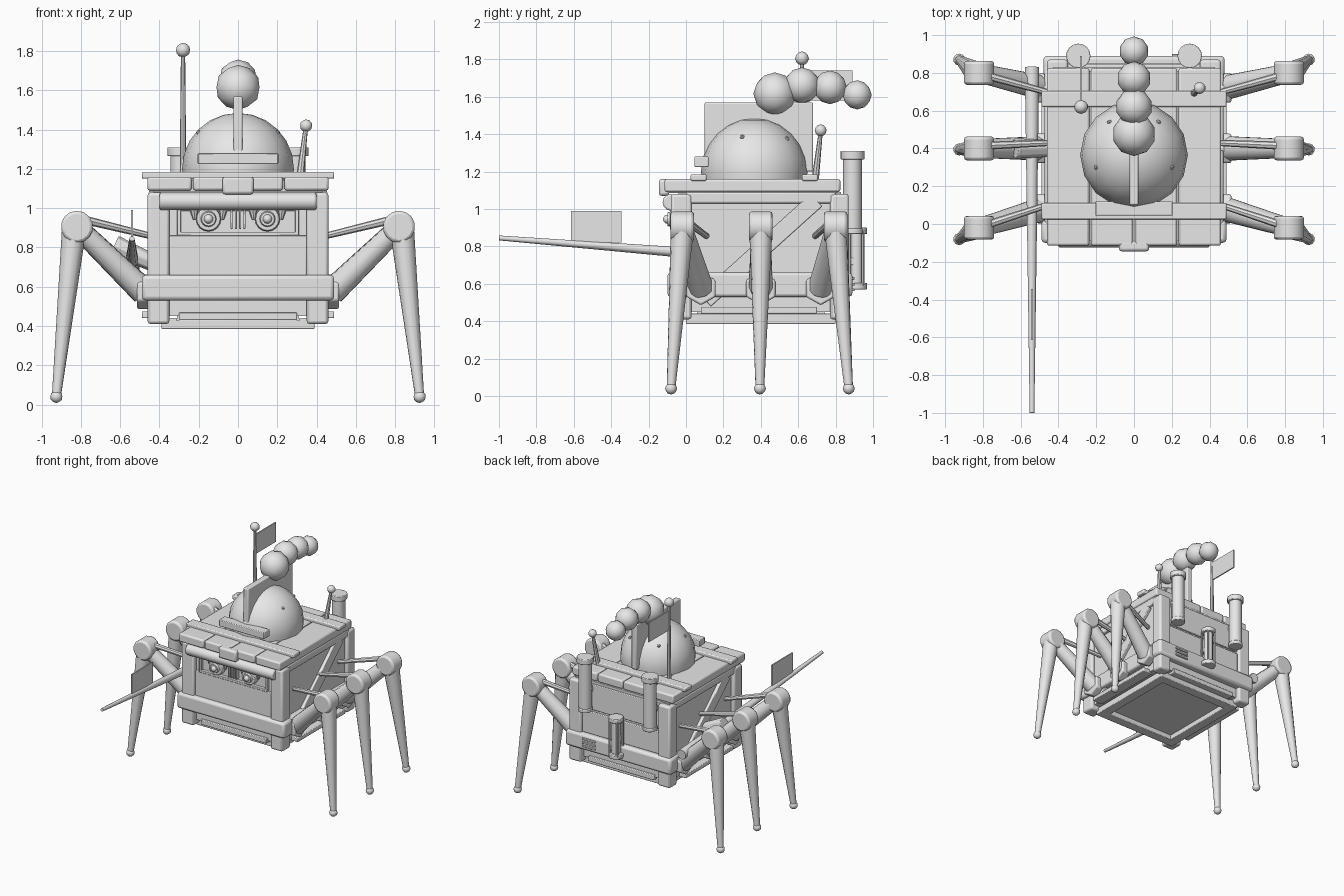
import bpy, bmesh, math
from mathutils import Vector

cube = bpy.data.objects.get("Cube")
if cube:
    bpy.data.objects.remove(cube, do_unlink=True)

grey = bpy.data.materials.new("plain_grey")
grey.use_nodes = True
grey.diffuse_color = (0.8, 0.8, 0.8, 1)
grey.node_tree.nodes["Principled BSDF"].inputs["Base Color"].default_value = (0.8, 0.8, 0.8, 1)
parts = []


def finish(name, bm, loc, bevel=0):
    mesh = bpy.data.meshes.new(name)
    bm.to_mesh(mesh)
    bm.free()
    mesh.materials.append(grey)
    obj = bpy.data.objects.new(name, mesh)
    obj.location = loc
    bpy.context.collection.objects.link(obj)
    if bevel:
        mod = obj.modifiers.new("Bevel", "BEVEL")
        mod.width = bevel
        mod.segments = 2
        mod.limit_method = "ANGLE"
    parts.append(obj)
    return obj


def box(name, x, y, z, bevel=0.01):
    """Box from three (low, high) ranges."""
    bm = bmesh.new()
    bmesh.ops.create_cube(bm, size=1)
    bmesh.ops.scale(bm, vec=[b - a for a, b in (x, y, z)], verts=bm.verts)
    return finish(name, bm, [(a + b) / 2 for a, b in (x, y, z)], bevel)


def pair(name, x, y, z, bevel=0.01):
    """Two boxes mirrored across x = 0."""
    box("left_" + name, x, y, z, bevel)
    box("right_" + name, (-x[1], -x[0]), y, z, bevel)


def tube(name, start, end, r1, r2=None, sides=12, bevel=0):
    """Cylinder or cone between two points."""
    a, b = Vector(start), Vector(end)
    bm = bmesh.new()
    bmesh.ops.create_cone(bm, cap_ends=True, segments=sides, radius1=r1,
                          radius2=r1 if r2 is None else r2, depth=(b - a).length)
    obj = finish(name, bm, (a + b) / 2, bevel)
    obj.rotation_euler = (b - a).to_track_quat("Z", "Y").to_euler()
    return obj


def ball(name, loc, r, detail=2):
    bm = bmesh.new()
    bmesh.ops.create_icosphere(bm, subdivisions=detail, radius=r)
    return finish(name, bm, loc)


# Cabin body
box("cabin_core", (-.43, .43), (-.04, .83), (.45, 1.09), 0)
for end, y in (("front", (-.08, .03)), ("back", (.77, .87))):
    pair(end + "_corner_post", (.35, .46), y, (.41, 1.08), .015)
box("front_lower_beam", (-.49, .49), (-.1, .02), (.53, .66), .02)
box("back_lower_beam", (-.48, .48), (.78, .89), (.53, .66), .02)
pair("side_lower_beam", (.4, .475), (-.05, .85), (.53, .66), .015)
pair("side_top_rail", (.4, .455), (0, .8), (1.03, 1.09))
box("front_lower_panel", (-.35, .35), (-.06, 0), (.64, .86), .005)
box("back_panel", (-.35, .35), (.8, .85), (.66, .84), .005)
box("back_upper_panel", (-.35, .35), (.8, .845), (.86, 1.07), .005)

# Diagonal side braces
for side in (1, -1):
    brace = box("side_brace", (side * .44 - .015, side * .44 + .015), (.0, .8), (.7, .79), .005)
    brace.location.y, brace.location.z = .4, .78
    brace.rotation_euler.x = side * math.radians(42)

# Underside frame and floor
pair("under_runner", (.31, .39), (0, .8), (.385, .44), .005)
box("under_front_rail", (-.39, .39), (0, .08), (.385, .43), .005)
box("under_back_rail", (-.39, .39), (.72, .8), (.385, .43), .005)
box("floor_panel", (-.31, .31), (.06, .74), (.425, .46), 0)
pair("side_step", (.4, .49), (.08, .7), (.44, .475), .005)
box("front_sill", (-.3, .3), (-.06, .02), (.43, .47), .005)
box("back_sill", (-.3, .3), (.78, .85), (.43, .47), .005)

# Face opening with lamps and grille
box("window_top", (-.31, .31), (-.065, -.03), (.985, 1.005), .004)
box("window_bottom", (-.31, .31), (-.065, -.03), (.86, .88), .004)
pair("window_side", (.29, .31), (-.065, -.03), (.87, 1), .004)
tube("front_roll_beam", (-.4, -.08, 1.035), (.4, -.08, 1.035), .045, sides=12, bevel=.01)
for side in (1, -1):
    x = side * .15
    tube("lamp_ring", (x, -.03, .945), (x, -.085, .945), .065, .06, 16, .006)
    tube("lamp_rim", (x, -.08, .945), (x, -.1, .945), .042, .035, 16)
    ball("lamp_bulb", (x, -.1, .945), .024)
    for edge in (1, -1):
        tube("lamp_hood", (x + edge * .075, -.05, 1.01), (x + edge * .07, -.05, .94), .028, .008, 8)
for i in range(4):
    x = -.033 + i * .022
    box("grille_bar", (x - .005, x + .005), (-.075, -.03), (.895, 1), .002)

# Plank roof
box("roof_deck", (-.45, .45), (-.09, .81), (1.085, 1.14), 0)
for i in range(4):
    x = -.465 + i * .2325
    box("roof_plank", (x + .004, x + .2285), (-.115, .825), (1.09, 1.16), .012)
for y in (.025, .62):
    box("roof_batten", (-.49, .49), (y, y + .085), (1.15, 1.185), .008)
box("front_roof_block", (-.08, .08), (-.145, -.09), (1.07, 1.16), .015)

# Dome with visor, rivets and crest
bm = bmesh.new()
bmesh.ops.create_uvsphere(bm, u_segments=16, v_segments=12, radius=.285)
bmesh.ops.delete(bm, geom=[v for v in bm.verts if v.co.z < -.1], context="VERTS")
finish("dome", bm, (0, .365, 1.2))
box("visor", (-.205, .205), (.045, .12), (1.225, 1.28), .005)
for x, y in ((.2, .3), (.13, .54)):
    z = 1.2 + math.sqrt(.28 ** 2 - x ** 2 - (y - .365) ** 2)
    for side in (1, -1):
        ball("dome_rivet", (side * x, y, z), .014, 1)
box("crest_plate", (-.023, .023), (.1, .68), (1.2, 1.57), .008)
for y, z, r in ((.475, 1.615, .115), (.62, 1.66, .097), (.77, 1.65, .09), (.915, 1.61, .078)):
    ball("plume_ball", (0, y, z), r)

# Flag mast and small aerial
tube("flag_mast", (-.28, .62, 1.15), (-.28, .62, 1.78), .017, .011, 8)
ball("mast_ball", (-.28, .62, 1.805), .037)
box("mast_flag", (-.285, -.275), (.625, .89), (1.58, 1.74), 0)
tube("aerial", (.315, .69, 1.15), (.345, .72, 1.41), .02, .011, 8)
ball("aerial_ball", (.347, .72, 1.42), .032)

# Rear chimneys
for side in (1, -1):
    x = side * .295
    tube("chimney_pipe", (x, .89, .87), (x, .89, 1.29), .05, sides=16)
    tube("chimney_cap", (x, .89, 1.265), (x, .89, 1.31), .065, sides=16, bevel=.005)
    tube("chimney_foot", (x, .89, .865), (x, .89, .895), .056, sides=16, bevel=.005)
    tube("chimney_elbow", (x, .8, 1), (x, .89, 1.07), .04, sides=12)

# Rear lantern with cage
tube("lantern_core", (0, .91, .58), (0, .91, .88), .035, sides=12)
for z in (.57, .865):
    tube("lantern_cap", (0, .91, z), (0, .91, z + .035), .058, sides=12, bevel=.005)
for i in range(4):
    a = math.pi * (i + .5) / 2
    x, y = .05 * math.cos(a), .91 + .05 * math.sin(a)
    tube("lantern_bar", (x, y, .59), (x, y, .88), .008, sides=6)
box("lantern_bracket", (-.03, .03), (.83, .9), (.7, .74), .005)
for z in (.56, .59, .62):
    box("rear_vent_slat", (.2, .32), (.88, .9), (z, z + .015), .003)

# Six jointed legs
for side in (1, -1):
    for hip_y, knee_y, foot_y in ((.08, -.02, -.08), (.4, .4, .395), (.72, .8, .87)):
        hip = (side * .48, hip_y, .575)
        knee = (side * .82, knee_y, .905)
        foot = (side * .925, foot_y, .04)
        tube("hip_plate", (side * .44, hip_y, .575), (side * .515, hip_y, .575), .09, sides=6, bevel=.01)
        tube("thigh", hip, knee, .068, .052, 10)
        tube("knee_joint", (knee[0], knee_y - .063, knee[2]), (knee[0], knee_y + .063, knee[2]),
             .082, sides=14, bevel=.015)
        tube("shin", (side * .835, knee_y, .89), foot, .062, .023, 12)
        ball("foot", foot, .032)
        offset = .03 if hip_y < .5 else -.03
        tube("leg_strut", (side * .43, hip_y + offset, .855), (side * .78, knee_y + offset / 2, .94),
             .016, .022, 8)

# Lance with pennant and side mount
tube("lance", (-.54, .83, .7), (-.54, -1, .845), .04, .013, 10)
box("lance_pennant", (-.545, -.535), (-.615, -.345), (.82, .99), 0)
tube("lance_mount", (-.43, .4, .72), (-.63, .4, .81), .045, .055, 8, .006)

# Smooth rounded surfaces, keep hard edges
bpy.ops.object.select_all(action="DESELECT")
for obj in parts:
    obj.select_set(True)
bpy.context.view_layer.objects.active = parts[0]
bpy.ops.object.shade_smooth_by_angle(angle=math.radians(37))
